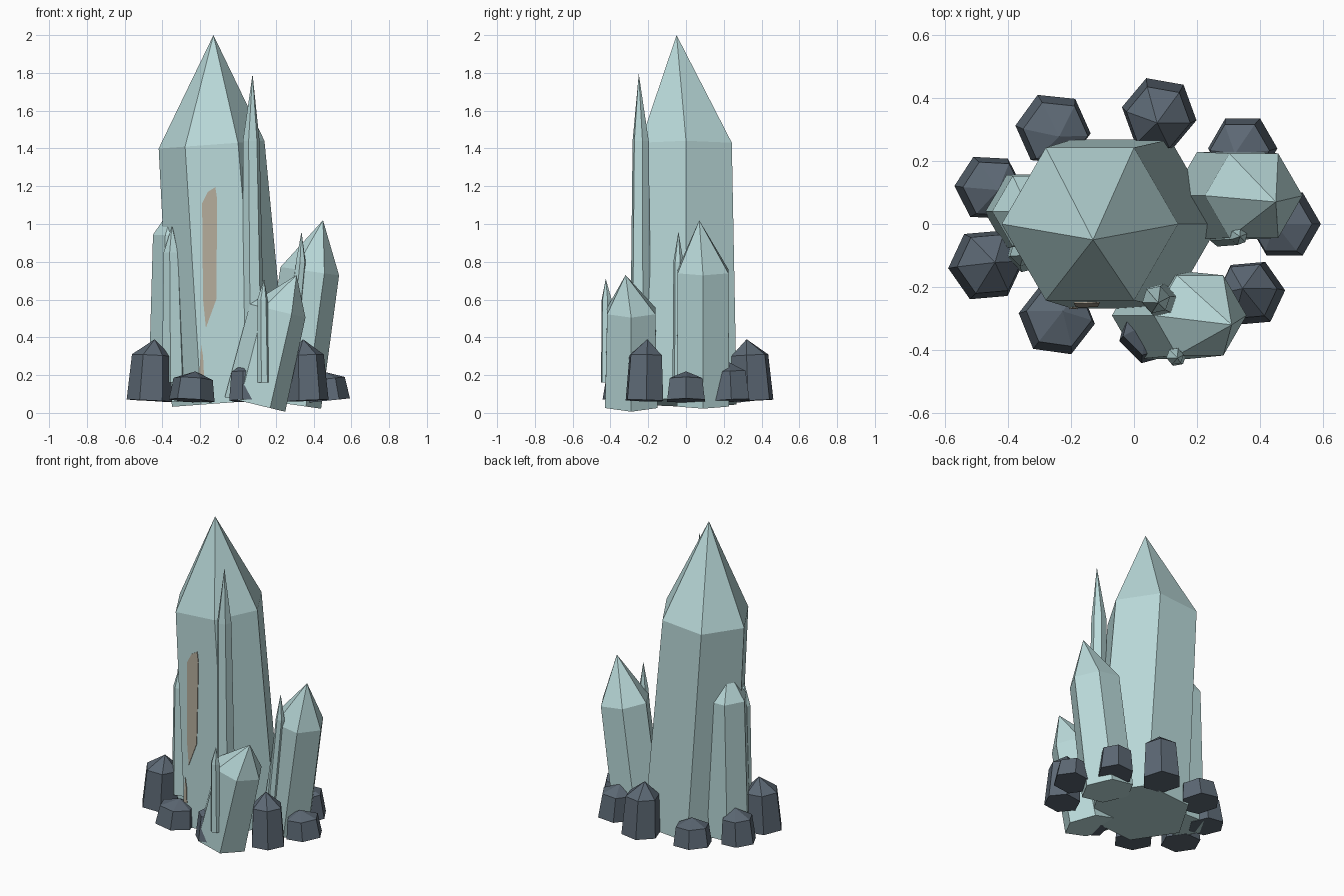
import bpy, bmesh, math
from mathutils import Vector

if "Cube" in bpy.data.objects:
    bpy.data.objects.remove(bpy.data.objects["Cube"])


def material(name, rgb):
    m = bpy.data.materials.new(name)
    m.diffuse_color = (*rgb, 1)
    m.use_nodes = True
    m.node_tree.nodes["Principled BSDF"].inputs["Base Color"].default_value = m.diffuse_color
    return m


ICE = material("pale_teal", (0.49, 0.70, 0.70))
ROCK = material("slate_grey", (0.107, 0.138, 0.174))
TAN = material("dull_tan", (0.46, 0.41, 0.33))


def finish(name, bm, mat):
    bmesh.ops.recalc_face_normals(bm, faces=bm.faces)
    mesh = bpy.data.meshes.new(name)
    bm.to_mesh(mesh)
    bm.free()
    mesh.materials.append(mat)
    bpy.context.collection.objects.link(bpy.data.objects.new(name, mesh))


def crystal(name, base, r0, shoulder, r1, apex, mat, turn=0, tilt=True):
    """Six-sided prism from base to shoulder, closed by a point at the apex.
    With tilt, both rings lie square to the leaning axis."""
    bm = bmesh.new()
    base, shoulder = Vector(base), Vector(shoulder)
    axis = shoulder - base
    rings = []
    for c, r in ((base, r0), (shoulder, r1)):
        ring = []
        for i in range(6):
            a = math.radians(60 * i + turn)
            dx, dy = r * math.cos(a), r * math.sin(a)
            dz = -(axis.x * dx + axis.y * dy) / axis.z if tilt else 0
            ring.append(bm.verts.new(c + Vector((dx, dy, dz))))
        rings.append(ring)
    tip = bm.verts.new(apex)
    lo, hi = rings
    bm.faces.new(lo)
    for i in range(6):
        j = (i + 1) % 6
        bm.faces.new((lo[i], lo[j], hi[j], hi[i]))
        bm.faces.new((hi[i], hi[j], tip))
    finish(name, bm, mat)


# Large crystals
crystal("main_crystal", (-0.04, 0, 0.055), 0.31, (-0.14, 0, 1.42), 0.28, (-0.13, -0.05, 2.0), ICE)
crystal("left_crystal", (-0.34, 0.04, 0.06), 0.135, (-0.32, 0.04, 0.94), 0.13, (-0.33, 0.04, 1.12), ICE)
crystal("right_crystal", (0.28, 0.09, 0.045), 0.16, (0.38, 0.09, 0.75), 0.155, (0.45, 0.07, 1.02), ICE)
crystal("front_crystal", (0.09, -0.29, 0.045), 0.16, (0.21, -0.29, 0.54), 0.147, (0.31, -0.32, 0.73), ICE)

# Thin spikes
crystal("tall_spike", (0.085, -0.24, 0.16), 0.06, (0.07, -0.24, 1.44), 0.045, (0.077, -0.25, 1.795), ICE, 12)
crystal("left_spike", (-0.34, -0.09, 0.16), 0.065, (-0.35, -0.09, 0.85), 0.045, (-0.35, -0.10, 0.99), ICE, 15)
crystal("right_spike", (0.27, -0.04, 0.16), 0.032, (0.333, -0.04, 0.80), 0.027, (0.336, -0.04, 0.96), ICE, 20)
crystal("front_spike", (0.135, -0.42, 0.16), 0.032, (0.13, -0.42, 0.60), 0.028, (0.138, -0.425, 0.71), ICE, 10)

# Ring of rocks: x, y, radius, turn, apex height
rocks = [
    (0.05, -0.345, 0.10, 15, 0.27), (0.37, -0.22, 0.11, 5, 0.39), (0.478, 0.0, 0.115, 0, 0.22),
    (0.345, 0.24, 0.11, 0, 0.27), (0.08, 0.35, 0.12, -10, 0.39), (-0.257, 0.30, 0.12, -6, 0.22),
    (-0.46, 0.115, 0.11, -3, 0.27), (-0.47, -0.13, 0.12, 5, 0.39), (-0.245, -0.30, 0.122, -8, 0.22),
]
for n, (x, y, r, turn, top) in enumerate(rocks, 1):
    inward = -Vector((x, y, 0)).normalized()
    c = Vector((x, y, 0))
    h = 0.065 + (top - 0.065) * 0.74
    crystal(f"rock_{n}", c + Vector((0, 0, 0.065)), r, c + inward * 0.012 + Vector((0, 0, h)),
            r * 0.86, c + inward * 0.03 + Vector((0, 0, top)), ROCK, turn)


# Thin stained plates lying on the front face of the main crystal
def plate(name, outline):
    bm = bmesh.new()
    front = [bm.verts.new((x, -0.273 + (z - 0.055) * 0.019, z)) for x, z in outline]
    face = bm.faces.new(front)
    new = bmesh.ops.extrude_face_region(bm, geom=[face])["geom"]
    bmesh.ops.translate(bm, vec=(0, 0.008, 0), verts=[v for v in new if isinstance(v, bmesh.types.BMVert)])
    finish(name, bm, TAN)


plate("stain_upper", [(-0.17, 0.45), (-0.115, 0.60), (-0.11, 1.13), (-0.12, 1.195),
                      (-0.16, 1.17), (-0.19, 1.11), (-0.185, 0.60)])
plate("stain_lower", [(-0.205, 0.20), (-0.18, 0.20), (-0.185, 0.30), (-0.195, 0.36)])
